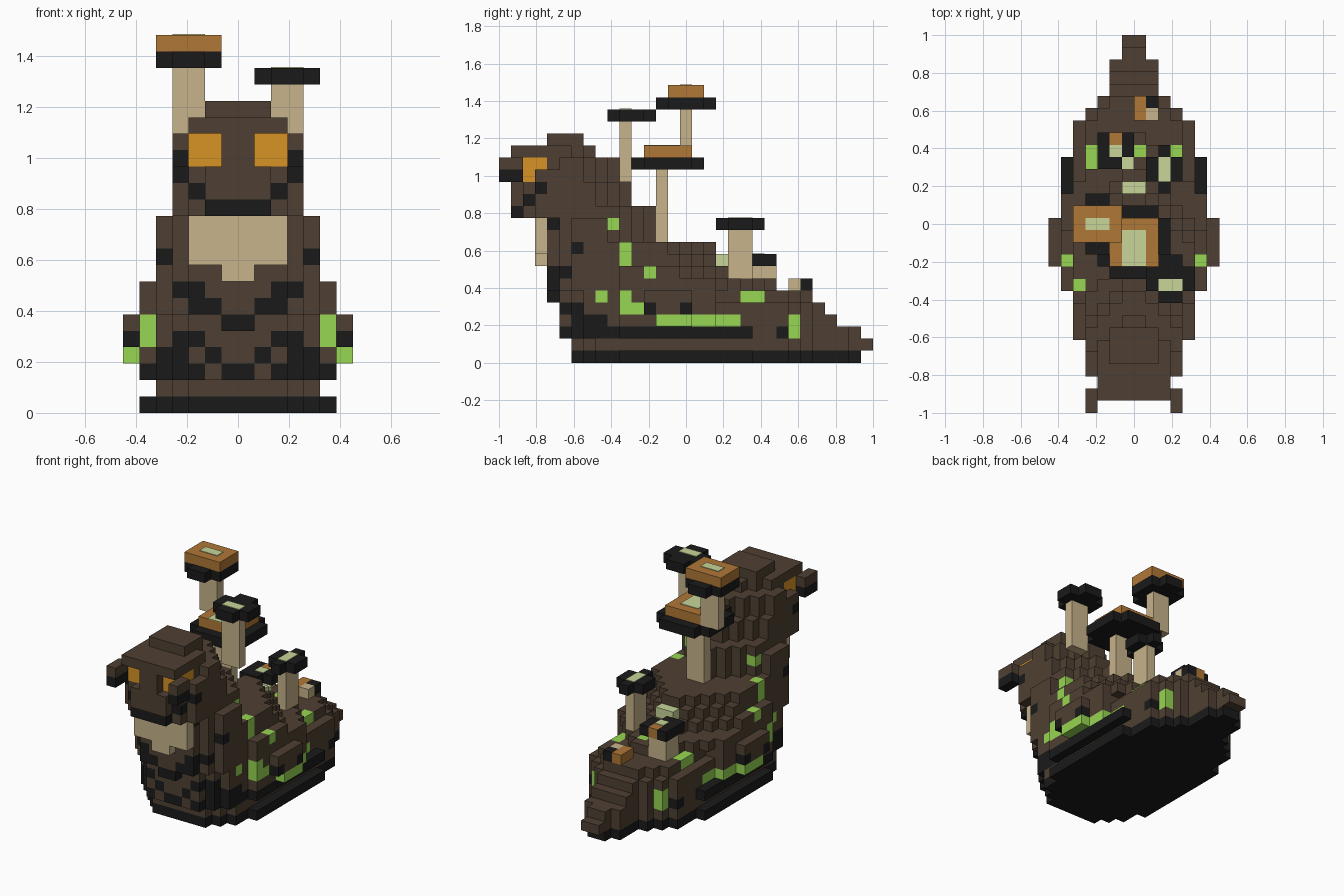
import bpy
import bmesh

old = bpy.data.objects.get("Cube")
if old:
    bpy.data.objects.remove(old, do_unlink=True)

V = 2 / 31  # edge of one block


def linear(c):
    c /= 255
    return c / 12.92 if c <= 0.04045 else ((c + 0.055) / 1.055) ** 2.4


def material(name, *rgb):
    m = bpy.data.materials.new(name)
    col = [linear(c) for c in rgb] + [1]
    m.use_nodes = True
    m.diffuse_color = col
    m.node_tree.nodes["Principled BSDF"].inputs["Base Color"].default_value = col
    return m


MATS = {
    "bark": material("brown bark", 79, 64, 51),
    "black": material("soot black", 26, 26, 26),
    "tan": material("pale tan", 199, 179, 139),
    "amber": material("amber eye", 216, 148, 37),
    "rust": material("rust orange", 176, 119, 55),
    "moss": material("moss green", 151, 214, 82),
    "pale": material("pale lichen", 200, 214, 153),
}
KEYS = list(MATS)


def box(cells, color, xs, ys, zs, mirror=False):
    """Fill half-open block ranges, optionally on both sides."""
    for i in range(*xs):
        for j in range(*ys):
            for k in range(*zs):
                cells[i, j, k] = color
                if mirror:
                    cells[-1 - i, j, k] = color


def blocks(name, cells):
    """Turn filled cells into a mesh of their exposed faces."""
    bm = bmesh.new()
    verts = {}

    def vert(p):
        if p not in verts:
            verts[p] = bm.verts.new((p[0] * V, p[1] * V - 1, p[2] * V))
        return verts[p]

    for cell, color in cells.items():
        for axis in range(3):
            for side in (0, 1):
                near = list(cell)
                near[axis] += 2 * side - 1
                if tuple(near) in cells:
                    continue
                u, w = (axis + 1) % 3, (axis + 2) % 3
                ring = []
                for du, dw in ((0, 0), (1, 0), (1, 1), (0, 1)):
                    p = list(cell)
                    p[axis] += side
                    p[u] += du
                    p[w] += dw
                    ring.append(vert(tuple(p)))
                face = bm.faces.new(ring if side else ring[::-1])
                face.material_index = KEYS.index(color)
    mesh = bpy.data.meshes.new(name)
    bm.to_mesh(mesh)
    bm.free()
    for m in MATS.values():
        mesh.materials.append(m)
    ob = bpy.data.objects.new(name, mesh)
    bpy.context.collection.objects.link(ob)
    return ob


# Half width of the plan outline from front to tail
OUTLINE = [3] * 3 + [4] * 3 + [5] * 4 + [6] * 11 + [5] * 3 + [4, 3, 2, 2, 2, 1, 1]


def layer(cells, k, width, front, back):
    """One slice: low slices follow the outline, high ones taper in steps."""
    for j in range(front, back):
        rear = back - j if k > 5 else 6
        if k == 5 and j > 17:
            rear = min(4, OUTLINE[j] - 1)
        elif 2 < k < 5 and j > 17:
            rear = 5
        w = min(width, OUTLINE[j], 3 + j - front, rear)
        box(cells, "bark", (0, w), (j, j + 1), (k, k + 1), True)


def paint(cells, color, spots):
    """Colour the outermost flank block at each (y start, y end, layer)."""
    for j0, j1, k in spots:
        for j in range(j0, j1):
            edge = max(c[0] for c in cells if c[1:] == (j, k))
            cells[edge, j, k] = cells[-1 - edge, j, k] = color


# Body: stacked layers (half width, front, back), wide at the base
body = {}
for k, spec in enumerate([(6, 6, 30), (5, 6, 31), (6, 5, 30), (6, 5, 28),
                          (6, 5, 27), (6, 5, 26), (6, 4, 23), (6, 4, 20),
                          (5, 4, 19), (5, 4, 18), (5, 4, 13), (5, 4, 13)]):
    layer(body, k, *spec)
# Folded wings
box(body, "bark", (0, 7), (13, 16), (3, 4), True)
box(body, "bark", (0, 7), (12, 16), (4, 6), True)
# Breast ridge
box(body, "black", (0, 1), (4, 5), (5, 6), True)

# Dark base, dark belt and flank spots
for c in body:
    if c[2] == 0 or (c[2] == 2 and c[1] < 21) or (c[2] == 3 and c[1] < 9):
        body[c] = "black"
paint(body, "black", [(4, 6, 7), (4, 5, 6), (4, 5, 11), (6, 7, 9),
                      (12, 13, 4), (15, 16, 4), (23, 24, 2)])
paint(body, "moss", [(9, 10, 11), (10, 11, 9), (10, 11, 8), (12, 13, 7),
                     (8, 9, 5), (10, 11, 5), (10, 12, 4), (13, 20, 3),
                     (20, 22, 5), (24, 25, 2), (24, 25, 3)])

# Chest chevrons, on the foremost block of each column
CHEST = {7: (2, 3), 6: (1, 2), 5: (0,), 4: (2, 3), 3: (1, 3, 4), 2: (0, 2, 3, 4)}
for k, dark in CHEST.items():
    for i in range(5):
        j = min(c[1] for c in body if c[0] == i and c[2] == k)
        tint = "black" if i in dark else "bark"
        body[i, j, k] = body[-1 - i, j, k] = tint

# Lichen patches along the back
box(body, "pale", (-1, 1), (18, 19), (8, 9))
box(body, "pale", (-1, 0), (20, 21), (7, 8))
box(body, "moss", (0, 1), (21, 22), (6, 7))
blocks("body", body)

# Head: deep-set eyes under an overhanging brow
head = {}
for k, back in zip(range(12, 18), (13, 11, 11, 10, 10, 8)):
    layer(head, k, 3 if k == 17 else 4, 1, back)
box(head, "bark", (0, 2), (4, 7), (18, 19), True)
for c in list(head):
    i = c[0] if c[0] >= 0 else -1 - c[0]
    snout = c[1] == 1 and c[2] < 17 and i >= (1 if c[2] > 14 else 2)
    temple = c[2] == 16 and c[1] < 5 and i == 3
    if snout or temple:
        del head[c]
box(head, "amber", (1, 3), (2, 3), (15, 17), True)
box(head, "amber", (2, 3), (3, 4), (16, 17), True)
box(head, "black", (0, 2), (1, 3), (12, 13), True)
box(head, "black", (2, 3), (2, 3), (13, 14), True)
box(head, "black", (3, 4), (3, 4), (14, 15), True)
blocks("head", head)

# Ear tufts at the brow ends
tufts = {}
box(tufts, "black", (3, 4), (0, 2), (15, 16), True)
box(tufts, "bark", (3, 4), (0, 2), (16, 17), True)
blocks("brow_tufts", tufts)

# Throat bib
bib = {}
box(bib, "tan", (0, 3), (3, 4), (9, 12), True)
box(bib, "tan", (0, 1), (3, 4), (8, 9), True)
blocks("throat_bib", bib)


def cap_spot(name, xs, ys, top):
    """Thin pale plate on top of a cap."""
    plate = {}
    box(plate, "pale", xs, ys, (0, 1))
    ob = blocks(name, plate)
    ob.scale.z = 0.06
    ob.location.z = top * V


def mushroom(name, stem, cap, z0, z1, spot, crown=None):
    """Stem with a cross-shaped dark cap, pale spot and optional crown."""
    cells = {}
    box(cells, "tan", *stem, (z0, z1))
    (x0, x1), (y0, y1) = cap
    box(cells, "black", (x0, x1), (y0 + 1, y1 - 1), (z1, z1 + 1))
    box(cells, "black", (x0 + 1, x1 - 1), (y0, y1), (z1, z1 + 1))
    top = z1 + 1
    if crown:
        box(cells, "rust", *crown, (top, top + 1))
        top += 1
    blocks(name, cells)
    cap_spot(name + "_spot", *spot, top)


mushroom("tall_mushroom", ((-4, -2), (15, 16)), ((-5, -1), (13, 18)), 17, 21,
         ((-4, -2), (15, 16)), ((-5, -1), (14, 17)))
mushroom("neck_mushroom", ((2, 4), (10, 11)), ((1, 5), (9, 13)), 15, 20,
         ((2, 4), (10, 11)))
mushroom("middle_mushroom", ((-1, 1), (13, 14)), ((-3, 3), (11, 17)), 10, 16,
         ((-1, 1), (12, 15)), ((-2, 2), (12, 16)))
mushroom("rear_mushroom", ((2, 3), (19, 21)), ((1, 4), (18, 22)), 5, 11,
         ((2, 3), (19, 21)))

# Low mushroom with a rust chip at the back of its cap
low = {}
box(low, "tan", (-3, -1), (21, 23), (5, 8))
box(low, "black", (-3, -1), (20, 21), (8, 9))
box(low, "black", (-3, 0), (21, 23), (8, 9))
box(low, "rust", (-2, -1), (22, 23), (8, 9))
blocks("low_mushroom", low)
cap_spot("low_mushroom_spot", (-2, -1), (21, 22), 9)

# Small bracket growth near the tail
growth = {}
box(growth, "tan", (0, 1), (24, 25), (5, 6))
box(growth, "rust", (0, 1), (24, 26), (6, 7))
box(growth, "tan", (1, 2), (24, 25), (5, 7))
box(growth, "black", (1, 2), (25, 26), (6, 7))
blocks("tail_growth", growth)
